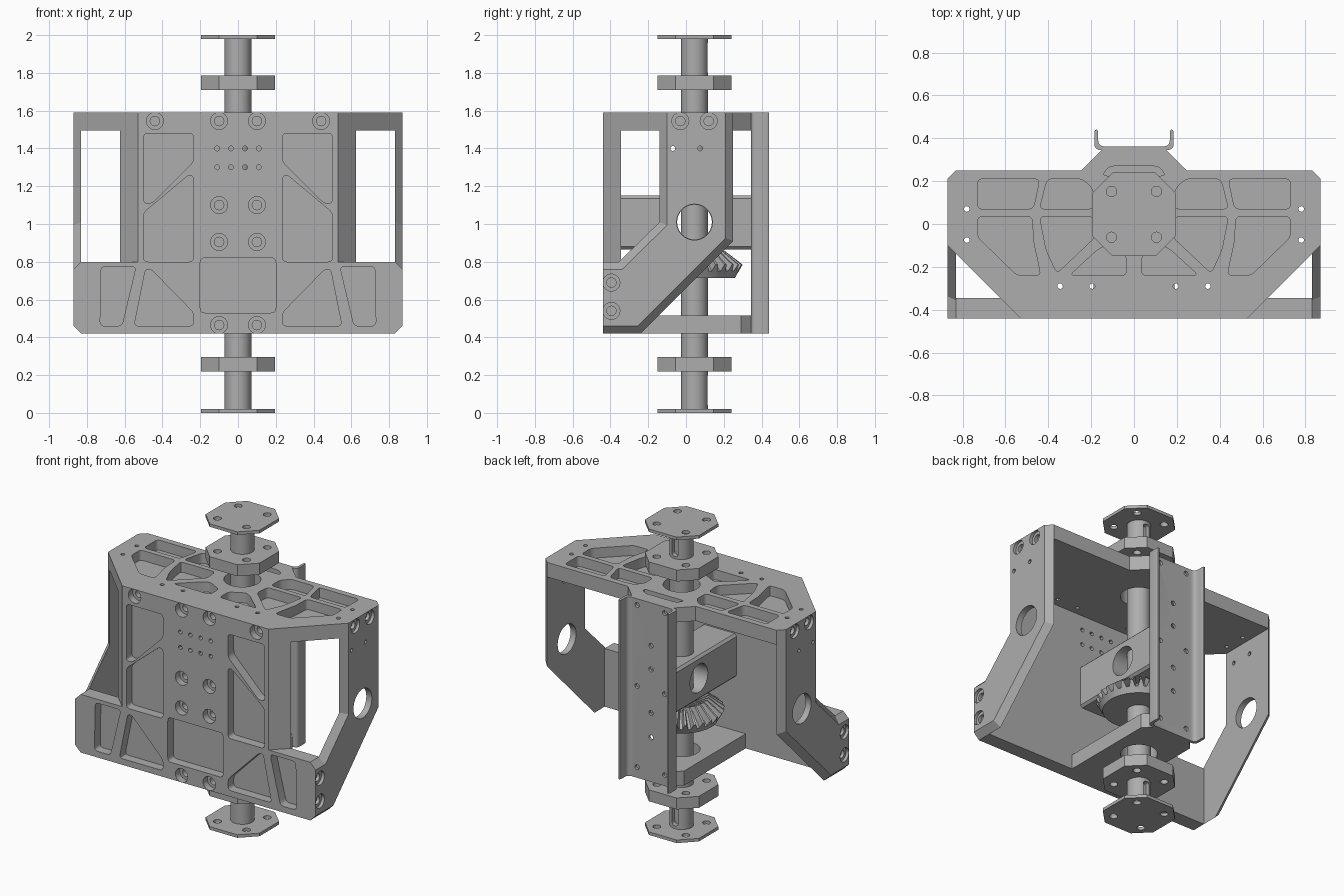
import bpy, bmesh, math
from mathutils import Vector

if "Cube" in bpy.data.objects:
    bpy.data.objects.remove(bpy.data.objects["Cube"])

metal = bpy.data.materials.new("machined_grey")
metal.use_nodes = True
GREY = (0.42, 0.42, 0.42, 1)
metal.diffuse_color = GREY
metal.node_tree.nodes["Principled BSDF"].inputs["Base Color"].default_value = GREY

SHAFT_Y = 0.045
FRONT, INNER, BACK = -0.44, -0.345, 0.345   # depth of the front plate and channel
LOW, TOP = 0.42, 1.59                       # height of the housing


def place(axis, u, v, w):
    """Map a flat point plus a depth along the axis into space."""
    return {"X": (w, u, v), "Y": (u, w, v), "Z": (u, v, w)}[axis]


def loft(bm, rings):
    rows = [[bm.verts.new(p) for p in ring] for ring in rings]
    n = len(rows[0])
    for a, b in zip(rows, rows[1:]):
        for i in range(n):
            j = (i + 1) % n
            bm.faces.new((a[i], a[j], b[j], b[i]))
    bm.faces.new(rows[0])
    bm.faces.new(rows[-1])


def prism(bm, axis, pts, lo, hi):
    loft(bm, [[place(axis, u, v, w) for u, v in pts] for w in (lo, hi)])


def lathe(bm, axis, centre, profile, n=24):
    """Stack circles given as (radius, depth)."""
    angles = [2 * math.pi * i / n for i in range(n)]
    loft(bm, [[place(axis, centre[0] + r * math.cos(a), centre[1] + r * math.sin(a), w)
               for a in angles] for r, w in profile])


def rounded(pts, radius=0.025, steps=4):
    out = []
    for i, p in enumerate(pts):
        p = Vector(p)
        ends = []
        for q in (pts[i - 1], pts[(i + 1) % len(pts)]):
            d = Vector(q) - p
            ends.append(p + d.normalized() * min(radius, 0.4 * d.length))
        for k in range(steps + 1):
            t = k / steps
            out.append(ends[0] * (1 - t) ** 2 + p * 2 * t * (1 - t) + ends[1] * t * t)
    return [tuple(p) for p in out]


def flip(pts):
    return [(-u, v) for u, v in pts]


def mirrored(half):
    """Close a half outline across x = 0."""
    return half + flip(half)[::-1]


def rect(u0, u1, v0, v1):
    return [(u0, v0), (u1, v0), (u1, v1), (u0, v1)]


def build(name, bm):
    bmesh.ops.recalc_face_normals(bm, faces=bm.faces[:])
    mesh = bpy.data.meshes.new(name)
    bm.to_mesh(mesh)
    bm.free()
    mesh.materials.append(metal)
    obj = bpy.data.objects.new(name, mesh)
    bpy.context.collection.objects.link(obj)
    return obj


def finish(obj, cutter_bm=None):
    bpy.ops.object.select_all(action="DESELECT")
    obj.select_set(True)
    bpy.context.view_layer.objects.active = obj
    if cutter_bm:
        cutter = build("cutter", cutter_bm)
        cutter.hide_render = True
        mod = obj.modifiers.new("cut", "BOOLEAN")
        mod.operation, mod.solver, mod.object = "DIFFERENCE", "EXACT", cutter
        bpy.ops.object.modifier_apply(modifier=mod.name)
        bpy.data.objects.remove(cutter)
    bpy.ops.object.shade_smooth_by_angle(angle=math.radians(30))


# Front plate: wide foot, narrower top with slanted side edges
bm = bmesh.new()
loft(bm, [[place("Y", u, v, y) for u, v in
           mirrored([(0.83, LOW), (0.83, 0.8), (w, 0.8), (w, TOP)])]
          for w, y in ((0.53, FRONT), (0.625, INNER))])
plate = build("front_plate", bm)
cut = bmesh.new()
front_pockets = [
    [(0.5, 1.48), (0.235, 1.48), (0.235, 1.33), (0.455, 1.11), (0.5, 1.11)],
    [(0.5, 1.06), (0.26, 1.26), (0.235, 1.25), (0.235, 0.8), (0.5, 0.8)],
    [(0.49, 0.76), (0.46, 0.76), (0.235, 0.53), (0.235, 0.46), (0.55, 0.46)],
    [(0.725, 0.775), (0.54, 0.775), (0.615, 0.46), (0.73, 0.46)],
]
for pocket in front_pockets:
    for pts in (pocket, flip(pocket)):
        prism(cut, "Y", rounded(pts), FRONT - 0.05, FRONT + 0.06)
prism(cut, "Y", rounded(rect(-0.2, 0.2, 0.53, 0.82)), FRONT - 0.05, FRONT + 0.06)
for s in (-1, 1):
    for x, z in ((0.1, 0.465), (0.1, 0.905), (0.1, 1.1), (0.1, 1.545), (0.44, 1.545)):
        lathe(cut, "Y", (s * x, z), [(0.045, FRONT - 0.05), (0.045, FRONT + 0.045),
                                     (0.025, FRONT + 0.045), (0.025, FRONT + 0.085)])
    for x in (0.037, 0.11):
        for z in (1.3, 1.4):
            lathe(cut, "Y", (s * x, z), [(0.013, -0.5), (0.013, -0.3)], 12)
finish(plate, cut)

# Top plate with ribs around the bearing hole
bm = bmesh.new()
prism(bm, "Z", mirrored([(0.625, INNER), (0.83, -0.14), (0.83, 0.25),
                         (0.245, 0.25), (0.15, BACK)]), 1.495, TOP)
plate = build("top_plate", bm)
cut = bmesh.new()
top_pockets = [
    [(0.73, 0.21), (0.44, 0.21), (0.47, 0.07), (0.73, 0.07)],
    [(0.73, 0.035), (0.475, 0.035), (0.47, -0.08), (0.435, -0.24), (0.545, -0.24), (0.73, -0.06)],
    [(0.405, 0.21), (0.24, 0.21), (0.19, 0.16), (0.19, 0.07), (0.44, 0.07)],
    [(0.44, 0.035), (0.19, 0.035), (0.18, -0.06), (0.36, -0.23), (0.41, -0.12)],
    [(0.3, -0.24), (0.035, -0.24), (0.035, -0.15), (0.13, -0.1), (0.17, -0.12)],
]
for pocket in top_pockets:
    for pts in (pocket, flip(pocket)):
        prism(cut, "Z", rounded(pts), TOP - 0.065, TOP + 0.05)
prism(cut, "Z", rounded(mirrored([(0.15, 0.225), (0.115, 0.27)])), TOP - 0.065, TOP + 0.05)
lathe(cut, "Z", (0, SHAFT_Y), [(0.11, 1.4), (0.11, 1.7)], 40)
for s in (-1, 1):
    for x, y in ((0.78, 0.07), (0.78, -0.075), (0.345, -0.29), (0.195, -0.29)):
        lathe(cut, "Z", (s * x, y), [(0.013, 1.4), (0.013, 1.7)], 12)
finish(plate, cut)

# Side plates: cranked outline with chamfered outer edges
inner = [(FRONT, LOW), (-0.24, LOW), (0.25, 0.91), (0.25, TOP),
         (-0.14, TOP), (-0.14, 1.01), (-0.355, 0.8), (FRONT, 0.8)]
outer = [(FRONT, 0.46), (-0.256, 0.46), (0.21, 0.926), (0.21, TOP),
         (-0.1, TOP), (-0.1, 0.994), (-0.338, 0.76), (FRONT, 0.76)]
for s, side in ((1, "left"), (-1, "right")):
    bm = bmesh.new()
    loft(bm, [[place("X", u, v, s * w) for u, v in ring]
              for ring, w in ((inner, 0.83), (outer, 0.87))])
    plate = build(side + "_side_plate", bm)
    cut = bmesh.new()
    lathe(cut, "X", (SHAFT_Y, 1.01), [(0.095, s * 0.8), (0.095, s * 0.9)], 40)
    for y, z in ((-0.03, 1.545), (0.12, 1.545), (-0.395, 0.69), (-0.395, 0.54)):
        lathe(cut, "X", (y, z), [(0.045, s * 0.9), (0.045, s * 0.85),
                                 (0.025, s * 0.85), (0.025, s * 0.8)])
    for y in (-0.07, 0.075):
        lathe(cut, "X", (y, 1.4), [(0.013, s * 0.8), (0.013, s * 0.9)], 12)
    finish(plate, cut)

# Bottom bearing plate
bm = bmesh.new()
prism(bm, "Z", mirrored([(0.19, INNER), (0.19, 0.29), (0.14, BACK)]), LOW, 0.515)
plate = build("bottom_plate", bm)
cut = bmesh.new()
lathe(cut, "Z", (0, SHAFT_Y), [(0.11, 0.3), (0.11, 0.6)], 40)
finish(plate, cut)

# Middle bearing block
bm = bmesh.new()
prism(bm, "Y", mirrored([(0.11, 0.865), (0.125, 0.88), (0.125, 1.135), (0.11, 1.15)]),
      INNER, BACK)
block = build("bearing_block", bm)
cut = bmesh.new()
lathe(cut, "X", (SHAFT_Y, 1.01), [(0.092, -0.3), (0.092, 0.3)], 40)
finish(block, cut)

# Folded back channel with rows of holes
bm = bmesh.new()
prism(bm, "Z", rounded(mirrored([(0.167, 0.362), (0.167, 0.44), (0.185, 0.44), (0.185, BACK)]),
                       0.03), LOW, TOP)
channel = build("back_channel", bm)
cut = bmesh.new()
holes = [(s * 0.1, z) for s in (-1, 1) for z in (0.49, 1.02, 1.55)]
holes += [(0, z) for z in (0.71, 0.87, 1.155, 1.31)]
for hole in holes:
    lathe(cut, "Y", hole, [(0.016, 0.3), (0.016, 0.4)], 14)
finish(channel, cut)

# Vertical shaft with a keyway near each end
bm = bmesh.new()
lathe(bm, "Z", (0, SHAFT_Y), [(0.071, 0.015), (0.071, 1.985)], 40)
shaft = build("shaft", bm)
cut = bmesh.new()
for lo, hi in ((0.04, 0.2), (1.8, 1.96)):
    prism(cut, "Y", rounded(rect(-0.022, 0.022, lo, hi), 0.02), 0.085, 0.2)
finish(shaft, cut)

# Octagonal end flanges and bearing collars
octagon = [(u, v + SHAFT_Y) for u, v in mirrored(
    [(0.1, -0.195), (0.195, -0.1), (0.195, 0.1), (0.1, 0.195)])]
for name, lo, hi in (("bottom_flange", 0, 0.02), ("bottom_collar", 0.22, 0.295),
                     ("top_collar", 1.71, 1.785), ("top_flange", 1.98, 2)):
    bm = bmesh.new()
    prism(bm, "Z", octagon, lo, hi)
    part = build(name, bm)
    cut = bmesh.new()
    for x in (-0.105, 0.105):
        for y in (-0.107, 0.107):
            lathe(cut, "Z", (x, SHAFT_Y + y), [(0.024, lo - 0.1), (0.024, hi + 0.1)], 20)
    finish(part, cut)

# Bevel gear: rings of (tip radius, tip height, root radius, root height)
TEETH = 28
rings = []
for tip_r, tip_z, root_r, root_z in ((0.215, 0.715, 0.215, 0.715), (0.222, 0.73, 0.222, 0.73),
                                     (0.255, 0.785, 0.235, 0.75), (0.16, 0.858, 0.145, 0.82),
                                     (0.075, 0.82, 0.075, 0.82)):
    ring = []
    for t in range(TEETH):
        for offset, tip in ((0, True), (0.25, True), (0.45, False), (0.8, False)):
            a = 2 * math.pi * (t + offset) / TEETH
            r, z = (tip_r, tip_z) if tip else (root_r, root_z)
            ring.append((r * math.cos(a), SHAFT_Y + r * math.sin(a), z))
    rings.append(ring)
bm = bmesh.new()
loft(bm, rings)
finish(build("bevel_gear", bm))
